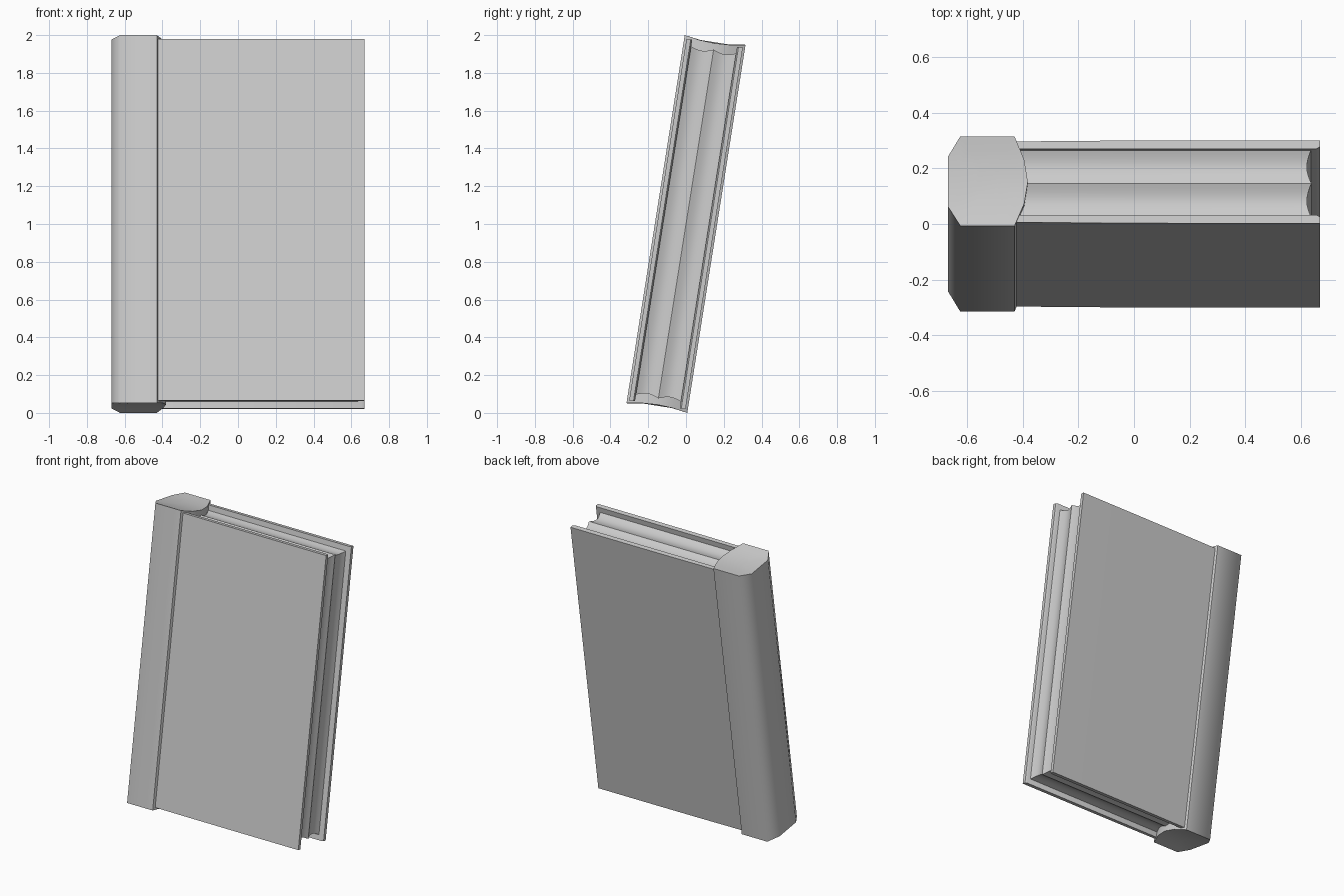
import bpy
import bmesh
import math

if "Cube" in bpy.data.objects:
    bpy.data.objects.remove(bpy.data.objects["Cube"], do_unlink=True)

LEAN = math.radians(-9)

grey = bpy.data.materials.new("plain_grey")
grey.use_nodes = True
grey.diffuse_color = (0.6, 0.6, 0.6, 1)
grey.node_tree.nodes["Principled BSDF"].inputs["Base Color"].default_value = (0.6, 0.6, 0.6, 1)


def loft(name, rings, angle):
    """Skin a stack of equal rings, close both ends and lean the part back."""
    bm = bmesh.new()
    rows = [[bm.verts.new(p) for p in ring] for ring in rings]
    n = len(rows[0])
    for a, b in zip(rows, rows[1:]):
        for i in range(n):
            j = (i + 1) % n
            bm.faces.new((a[i], a[j], b[j], b[i]))
    bm.faces.new(rows[0])
    bm.faces.new(rows[-1])
    bmesh.ops.recalc_face_normals(bm, faces=bm.faces)
    mesh = bpy.data.meshes.new(name)
    bm.to_mesh(mesh)
    bm.free()
    mesh.materials.append(grey)
    obj = bpy.data.objects.new(name, mesh)
    bpy.context.collection.objects.link(obj)
    obj.location.z = 1
    obj.rotation_euler.x = LEAN
    bpy.ops.object.select_all(action='DESELECT')
    obj.select_set(True)
    bpy.context.view_layer.objects.active = obj
    bpy.ops.object.shade_smooth_by_angle(angle=math.radians(angle))
    return obj


# Spine: rounded block whose ends dip between front and back lips
HALF = 0.163
side = [(-0.382, 0), (-0.395, 0.08), (-0.43, HALF), (-0.625, HALF), (-0.67, 0.09)]
outline = side + [(x, -y) for x, y in reversed(side[1:])]


def spine_ring(scale, end):
    ring = []
    for x, y in outline:
        y *= scale
        dip = 0.018 * (1 - (y / HALF) ** 2)
        ring.append((-0.525 + (x + 0.525) * scale, y, end * (0.9866 - dip)))
    return ring


loft("spine", [spine_ring(s, e) for s, e in
               ((0.3, -1), (0.7, -1), (1, -1), (1, 1), (0.7, 1), (0.3, 1))], 62)

# Covers: thin boards with a slight outward swell, mirrored front to back
board = [(-0.45, 0.147), (-0.1, 0.150), (0.2, 0.151), (0.67, 0.151),
         (0.67, 0.128), (0.655, 0.120), (-0.45, 0.120)]
for name, sign in (("front_cover", -1), ("back_cover", 1)):
    loft(name, [[(x, sign * y, z) for x, y in board] for z in (-0.969, 0.969)], 35)

# Pages: block with two shallow scallops running round its three open edges
STEPS = 16
rings = []
for i in range(STEPS + 1):
    t = i / STEPS
    y = -0.124 + 0.248 * t
    cut = 0.016 * abs(math.sin(2 * math.pi * t))
    right, top = 0.638 - cut, 0.935 - cut
    rings.append([(-0.45, y, -top), (right, y, -top), (right, y, top), (-0.45, y, top)])
loft("pages", rings, 24)
